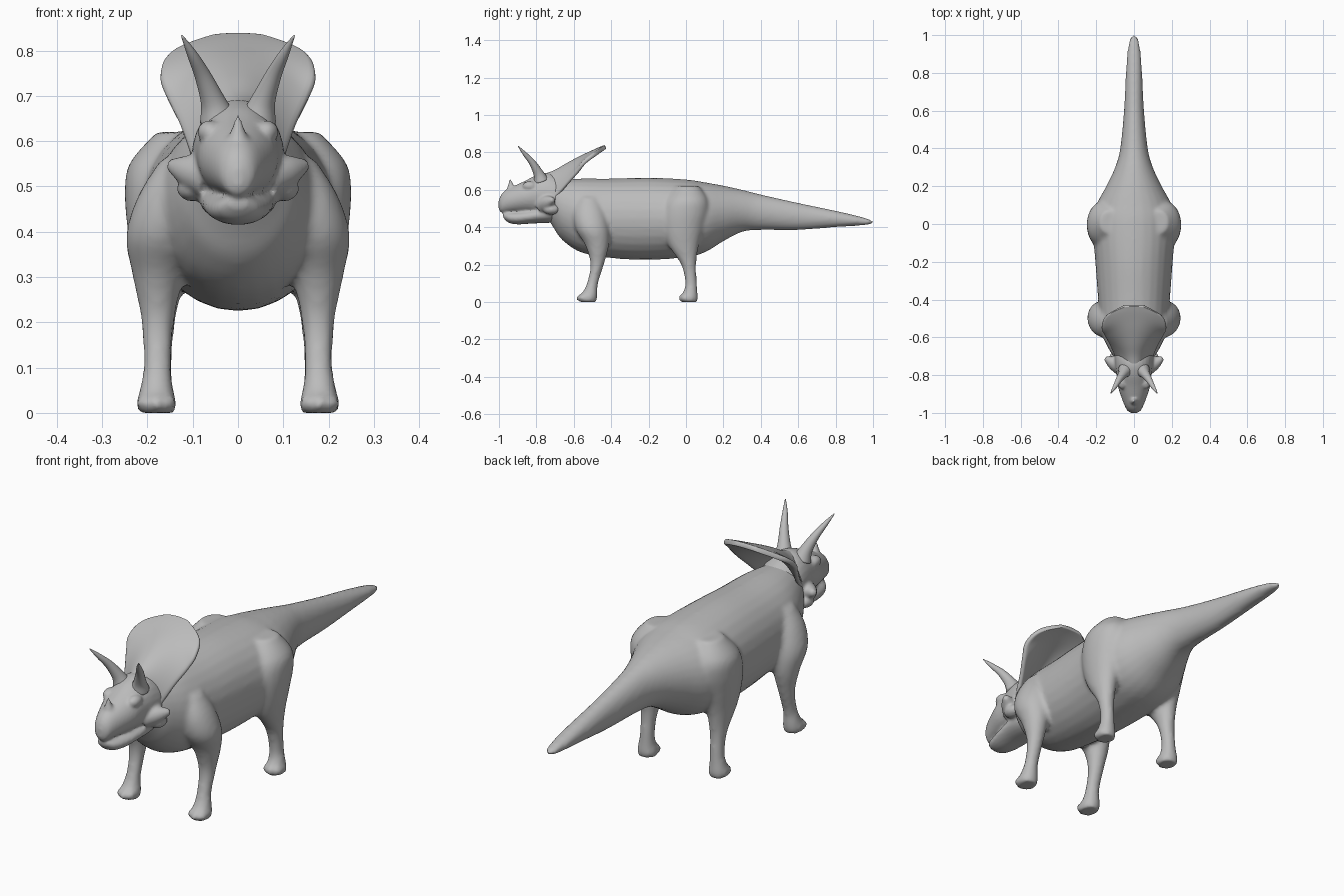
import bpy
import bmesh
from math import sin, cos, pi
from mathutils import Vector, Matrix

cube = bpy.data.objects.get("Cube")
if cube:
    bpy.data.objects.remove(cube, do_unlink=True)

hide = bpy.data.materials.new("grey hide")
hide.use_nodes = True
GREY = (0.5, 0.5, 0.5, 1)
hide.diffuse_color = GREY
hide.node_tree.nodes["Principled BSDF"].inputs["Base Color"].default_value = GREY


def spline(rows, steps=5):
    """Smoothly resample a list of equal-length rows."""
    pts = [Vector(r) for r in rows]
    out = []
    for i in range(len(pts) - 1):
        a, b, c, d = pts[max(i - 1, 0)], pts[i], pts[i + 1], pts[min(i + 2, len(pts) - 1)]
        for k in range(steps):
            t = k / steps
            out.append(b + (c - a) * (t / 2) + (a * 2 - b * 5 + c * 4 - d) * (t * t / 2)
                       + (b * 3 - a - c * 3 + d) * (t ** 3 / 2))
    return out + [pts[-1]]


def loft(bm, sections, place, sides=28):
    """Skin closed rings; place(section, cos, sin) returns each point."""
    rings = [[bm.verts.new(place(s, cos(2 * pi * i / sides), sin(2 * pi * i / sides)))
              for i in range(sides)] for s in sections]
    for a, b in zip(rings, rings[1:]):
        for i in range(sides):
            j = (i + 1) % sides
            bm.faces.new((a[i], a[j], b[j], b[i]))
    bm.faces.new(rings[0])
    bm.faces.new(rings[-1])


def along_y(bm, rows):
    """Rows of y, half width, bottom z, top z."""
    loft(bm, spline(rows), lambda s, c, n:
         (s[1] * c, s[0], (s[2] + s[3]) / 2 + (s[3] - s[2]) / 2 * n))


def leg(bm, rows, side):
    """Rows of centre x, centre y, z, half width, half length."""
    def place(s, c, n):
        return (side * (s[0] + s[3] * c), s[1] + s[4] * n, max(s[2], 0))
    flat = spline([r[:3] for r in rows])
    size = spline([r[3:] + (0,) for r in rows])
    loft(bm, [tuple(f) + tuple(z) for f, z in zip(flat, size)], place)


def horn(bm, path, radii):
    """Tapered tube with round sections along a path."""
    path = spline(path)
    radii = spline([(r, 0, 0) for r in radii])
    sections = []
    for i, p in enumerate(path):
        way = path[min(i + 1, len(path) - 1)] - path[max(i - 1, 0)]
        side = way.cross(Vector((0, 1, 0.01))).normalized()
        sections.append((p, side, way.cross(side).normalized(), radii[i][0]))
    loft(bm, sections, lambda s, c, n: s[0] + (s[1] * c + s[2] * n) * s[3], 16)


def blob(bm, centre, size):
    m = Matrix.Translation(centre) @ Matrix.Diagonal((*size, 1))
    bmesh.ops.create_uvsphere(bm, u_segments=16, v_segments=10, radius=1, matrix=m)


def finish(name, bm, voxel=0, smooth=0):
    bmesh.ops.recalc_face_normals(bm, faces=bm.faces)
    mesh = bpy.data.meshes.new(name)
    bm.to_mesh(mesh)
    bm.free()
    mesh.materials.append(hide)
    mesh.polygons.foreach_set("use_smooth", [True] * len(mesh.polygons))
    ob = bpy.data.objects.new(name, mesh)
    bpy.context.collection.objects.link(ob)
    if voxel:
        fuse = ob.modifiers.new("fuse", 'REMESH')
        fuse.mode = 'VOXEL'
        fuse.voxel_size = voxel
        fuse.use_smooth_shade = True
        relax = ob.modifiers.new("relax", 'SMOOTH')
        relax.factor = 0.5
        relax.iterations = smooth
    return ob


# Torso, neck, tail and legs fused into one skin
bm = bmesh.new()
along_y(bm, [
    (-0.76, 0.06, 0.48, 0.62), (-0.71, 0.10, 0.40, 0.65), (-0.66, 0.135, 0.33, 0.655),
    (-0.56, 0.175, 0.265, 0.66), (-0.4, 0.19, 0.235, 0.66), (-0.2, 0.205, 0.225, 0.665),
    (0, 0.22, 0.24, 0.655), (0.1, 0.2, 0.265, 0.64), (0.2, 0.147, 0.325, 0.622),
    (0.3, 0.1, 0.375, 0.6), (0.4, 0.073, 0.385, 0.575), (0.6, 0.053, 0.385, 0.53),
    (0.8, 0.043, 0.4, 0.488), (0.92, 0.034, 0.408, 0.46), (0.98, 0.022, 0.414, 0.442),
    (1.002, 0.006, 0.422, 0.432)])
for side in (1, -1):
    leg(bm, [
        (0.13, -0.52, 0.56, 0.04, 0.05), (0.15, -0.515, 0.48, 0.07, 0.085),
        (0.165, -0.5, 0.39, 0.082, 0.09), (0.176, -0.475, 0.3, 0.056, 0.062),
        (0.177, -0.475, 0.2, 0.036, 0.036), (0.178, -0.5, 0.1, 0.031, 0.03),
        (0.18, -0.515, 0.045, 0.039, 0.042), (0.18, -0.525, 0.02, 0.045, 0.05),
        (0.18, -0.525, 0, 0.04, 0.045)], side)
    leg(bm, [
        (0.13, 0.01, 0.62, 0.05, 0.06), (0.155, 0.005, 0.55, 0.085, 0.11),
        (0.16, -0.005, 0.48, 0.09, 0.125), (0.165, -0.015, 0.39, 0.077, 0.11),
        (0.172, -0.012, 0.3, 0.055, 0.08), (0.175, 0.014, 0.2, 0.036, 0.04),
        (0.177, 0.027, 0.1, 0.031, 0.031), (0.18, 0.022, 0.045, 0.038, 0.04),
        (0.18, 0.018, 0.02, 0.045, 0.046), (0.18, 0.018, 0, 0.04, 0.042)], side)
    # Toes
    for y in (-0.565, -0.02):
        for dx in (-0.026, 0, 0.026):
            blob(bm, (side * (0.18 + dx), y + abs(dx) / 2, 0.021), (0.017, 0.022, 0.021))
finish("body", bm, 0.011, 5)

# Head with beak, brows and cheek spikes
bm = bmesh.new()
along_y(bm, [
    (-1.002, 0.01, 0.5, 0.54), (-0.99, 0.033, 0.48, 0.57), (-0.965, 0.048, 0.478, 0.597),
    (-0.92, 0.066, 0.478, 0.62), (-0.86, 0.085, 0.475, 0.648), (-0.8, 0.092, 0.465, 0.678),
    (-0.74, 0.1, 0.45, 0.692), (-0.68, 0.1, 0.45, 0.675), (-0.62, 0.07, 0.48, 0.65)])
# Lower jaw
along_y(bm, [
    (-0.978, 0.02, 0.452, 0.476), (-0.95, 0.046, 0.425, 0.48), (-0.9, 0.064, 0.415, 0.486),
    (-0.82, 0.078, 0.42, 0.5), (-0.72, 0.085, 0.425, 0.53), (-0.66, 0.06, 0.45, 0.55)])
# Nose horn
horn(bm, [(0, -0.935, 0.59), (0, -0.937, 0.625), (0, -0.94, 0.658)], [0.03, 0.015, 0.004])
for side in (1, -1):
    blob(bm, (side * 0.062, -0.835, 0.62), (0.028, 0.04, 0.026))
    horn(bm, [(side * 0.06, -0.76, 0.52), (side * 0.11, -0.735, 0.535),
              (side * 0.152, -0.71, 0.548)], [0.05, 0.036, 0.012])
    blob(bm, (side * 0.1, -0.72, 0.495), (0.035, 0.045, 0.028))
finish("head", bm, 0.007, 3)

# Brow horns
for side, label in ((1, "left"), (-1, "right")):
    bm = bmesh.new()
    horn(bm, [(side * 0.045, -0.775, 0.65), (side * 0.056, -0.79, 0.69),
              (side * 0.078, -0.822, 0.745), (side * 0.102, -0.863, 0.793),
              (side * 0.124, -0.897, 0.833)], [0.04, 0.027, 0.018, 0.011, 0.002])
    finish(label + "_brow_horn", bm)

# Arched neck frill: a sheet from the centre ridge out to the rim, then thickened
ridge = spline([(0, -0.77, 0.67), (0, -0.7, 0.695), (0, -0.63, 0.735),
                (0, -0.56, 0.772), (0, -0.5, 0.8), (0, -0.46, 0.818), (0, -0.43, 0.83)])
rim = spline([(0.08, -0.74, 0.52), (0.1, -0.69, 0.565), (0.125, -0.635, 0.63),
              (0.155, -0.585, 0.69), (0.172, -0.548, 0.742), (0.147, -0.485, 0.79),
              (0.05, -0.432, 0.829)])
bm = bmesh.new()
N = 10
grid = []
for mid, edge in zip(ridge, rim):
    row = []
    for i in range(-N, N + 1):
        u = i / N
        p = mid.lerp(edge, u * u)
        row.append(bm.verts.new((edge.x * u, p.y, p.z)))
    grid.append(row)
for a, b in zip(grid, grid[1:]):
    for i in range(2 * N):
        bm.faces.new((a[i], a[i + 1], b[i + 1], b[i]))
frill = finish("neck_frill", bm)
thick = frill.modifiers.new("thickness", 'SOLIDIFY')
thick.thickness = 0.022
thick.offset = 0
soft = frill.modifiers.new("soft_rim", 'SUBSURF')
soft.levels = soft.render_levels = 1
